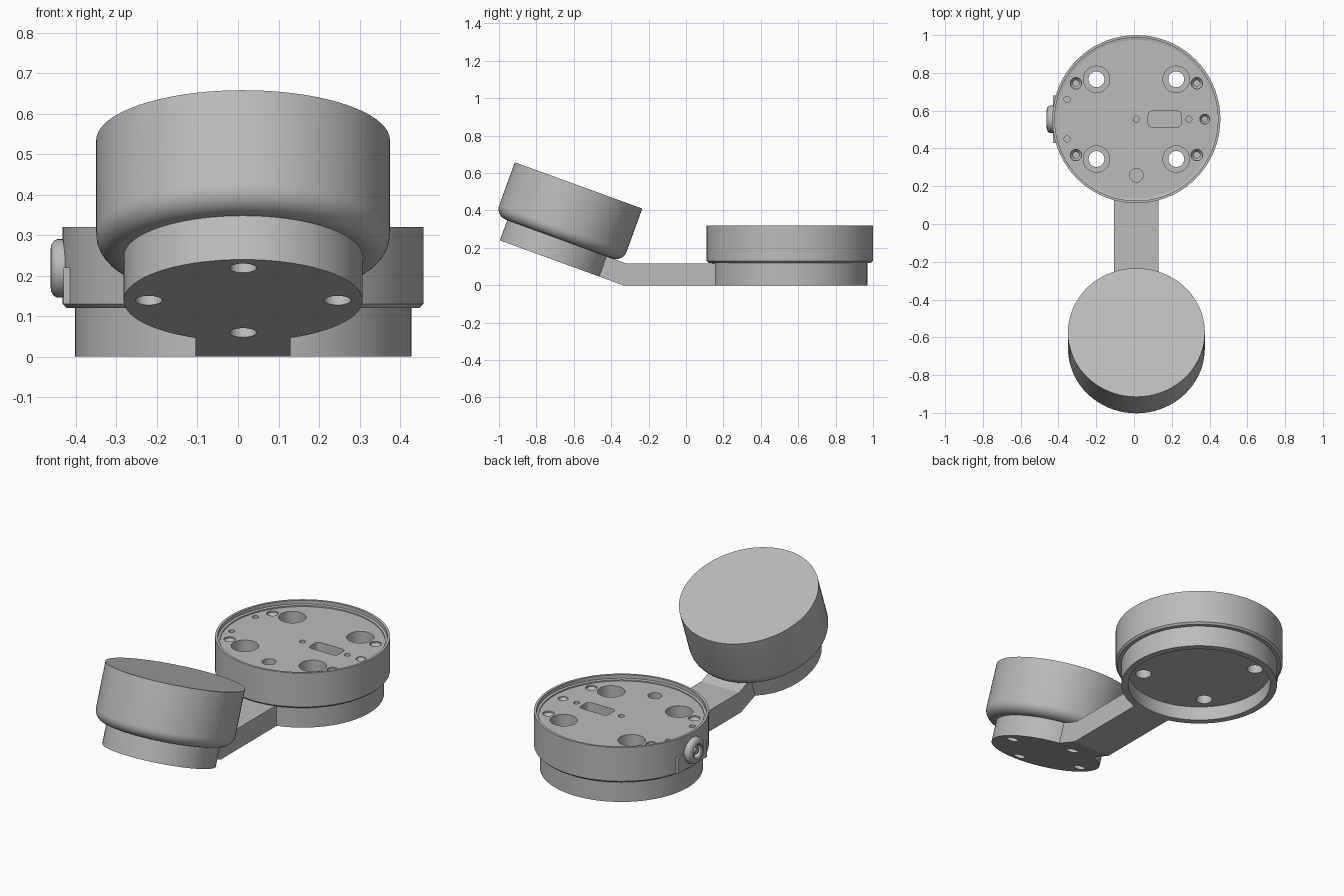
import bpy, bmesh, math
from mathutils import Matrix, Vector

if "Cube" in bpy.data.objects:
    bpy.data.objects.remove(bpy.data.objects["Cube"], do_unlink=True)

grey = bpy.data.materials.new("plain grey")
grey.use_nodes = True
colour = (0.5, 0.5, 0.5, 1)
grey.diffuse_color = colour
for node in grey.node_tree.nodes:
    if node.type == 'BSDF_PRINCIPLED':
        node.inputs["Base Color"].default_value = colour

CX = 0.0125                      # shared centre line
DISC = Vector((CX, 0.555, 0))    # centre of the big disc


def lathe(bm, profile, matrix, steps=72):
    """Revolve (radius, height) points about z, closing the ends on the axis."""
    part = bmesh.new()
    verts = [part.verts.new((r, 0, z)) for r, z in profile]
    edges = [part.edges.new(pair) for pair in zip(verts, verts[1:])]
    bmesh.ops.spin(part, geom=verts + edges, cent=(0, 0, 0), axis=(0, 0, 1),
                   angle=math.tau, steps=steps, use_merge=False)
    bmesh.ops.remove_doubles(part, verts=part.verts[:], dist=1e-5)
    poles = [v for v in part.verts if math.hypot(v.co.x, v.co.y) < 1e-5]
    bmesh.ops.dissolve_verts(part, verts=poles)
    bmesh.ops.transform(part, matrix=matrix, verts=part.verts[:])
    bmesh.ops.recalc_face_normals(part, faces=part.faces[:])
    mesh = bpy.data.meshes.new("temporary")
    part.to_mesh(mesh)
    part.free()
    bm.from_mesh(mesh)
    bpy.data.meshes.remove(mesh)


def make(name, bm):
    mesh = bpy.data.meshes.new(name)
    bm.to_mesh(mesh)
    bm.free()
    mesh.materials.append(grey)
    ob = bpy.data.objects.new(name, mesh)
    bpy.context.collection.objects.link(ob)
    return ob


def select(ob):
    bpy.ops.object.select_all(action='DESELECT')
    ob.select_set(True)
    bpy.context.view_layer.objects.active = ob


def cut(ob, cutter):
    cutter.hide_render = True
    mod = ob.modifiers.new("holes", 'BOOLEAN')
    mod.operation, mod.solver, mod.object = 'DIFFERENCE', 'EXACT', cutter
    select(ob)
    bpy.ops.object.modifier_apply(modifier=mod.name)
    bpy.data.objects.remove(cutter, do_unlink=True)


def smooth(ob):
    select(ob)
    bpy.ops.object.shade_smooth_by_angle(angle=math.radians(30))


def turned(name, profile, matrix):
    bm = bmesh.new()
    lathe(bm, profile, matrix)
    return make(name, bm)


# Big disc: hollow foot, wider drum and a sunken top plate with a rim
PLATE = 0.29
disc = turned("base_disc", [
    (0, 0.08), (0.378, 0.08), (0.378, 0), (0.415, 0), (0.415, 0.12),
    (0.435, 0.12), (0.445, 0.13), (0.445, 0.32), (0.432, 0.32),
    (0.432, 0.3), (0.42, 0.297), (0.42, PLATE), (0, PLATE)],
    Matrix.Translation(DISC))

# Holes in the plate, as stepped, countersunk and plain cutters
TOP = 0.36
holes = bmesh.new()


def drill(x, y, profile):
    lathe(holes, profile, Matrix.Translation(DISC + Vector((x, y, 0))), 32)


def plain(radius, depth):
    return [(0, PLATE - depth), (radius, PLATE - depth), (radius, TOP), (0, TOP)]


def sunk(radius):
    return [(0, PLATE - 0.1), (radius * 0.55, PLATE - 0.1),
            (radius * 0.55, PLATE - 0.025), (radius, PLATE - 0.008),
            (radius, TOP), (0, TOP)]


for sx in (-1, 1):
    for sy in (-1, 1):
        drill(sx * 0.211, sy * 0.211,
              [(0, 0.04), (0.042, 0.04), (0.042, 0.13), (0.07, 0.13), (0.07, TOP), (0, TOP)])
        drill(sx * 0.32, sy * 0.19, sunk(0.03))
for sy in (-1, 1):
    drill(-0.367, sy * 0.105, plain(0.016, 0.06))
for x in (0, 0.278):
    drill(x, 0, plain(0.016, 0.06))
drill(0.362, 0, sunk(0.026))
drill(0, -0.297, plain(0.036, 0.05))

# Rounded slot
slot = bmesh.ops.create_cube(holes, size=1, matrix=Matrix.Translation(
    DISC + Vector((0.15, 0, 0.3))) @ Matrix.Diagonal((0.175, 0.085, 0.12, 1)))["verts"]
uprights = [e for e in {e for v in slot for e in v.link_edges}
            if abs(e.verts[0].co.z - e.verts[1].co.z) > 0.05]
bmesh.ops.bevel(holes, geom=uprights, offset=0.022, segments=5, affect='EDGES', profile=0.5)
cut(disc, make("plate_cutter", holes))
smooth(disc)

# Flat pad and round socket on the disc's side
bm = bmesh.new()
bmesh.ops.create_cube(bm, size=1, matrix=Matrix.Translation((-0.38, DISC.y, 0.175))
                      @ Matrix.Diagonal((0.1, 0.25, 0.09, 1)))
make("socket_pad", bm)
sideways = Matrix.Translation((-0.41, DISC.y, 0.218)) @ Matrix.Rotation(-math.pi / 2, 4, 'Y')
smooth(turned("side_socket", [
    (0, 0), (0.06, 0), (0.072, 0.016), (0.072, 0.036), (0.068, 0.044), (0.058, 0.051),
    (0.042, 0.053), (0.036, 0.048), (0.036, 0.025), (0.016, 0.025), (0.016, 0.046),
    (0, 0.046)], sideways))

# Tilted head: neck and round-bottomed drum
TILT = math.radians(20)
head_frame = Matrix.Translation((CX, -0.718, 0.139)) @ Matrix.Rotation(-TILT, 4, 'X')
NECK, HEAD_R, ROUND = 0.115, 0.3625, 0.06
curve = [(HEAD_R - ROUND + ROUND * math.sin(a), NECK + ROUND - ROUND * math.cos(a))
         for a in (math.pi / 2 * i / 8 for i in range(9))]
head = turned("tilted_head", [(0, 0), (0.295, 0), (0.295, NECK)] + curve
              + [(HEAD_R, 0.42), (0, 0.42)], head_frame)
bm = bmesh.new()
for i in range(4):
    a = math.pi / 2 * i
    lathe(bm, [(0, -0.05), (0.033, -0.05), (0.033, 0.1), (0, 0.1)], head_frame
          @ Matrix.Translation((0.233 * math.cos(a), 0.233 * math.sin(a), 0)), 32)
cut(head, make("head_cutter", bm))
smooth(head)

# Bent arm between disc and neck, extruded from its side profile
bm = bmesh.new()
low_end = head_frame @ Vector((0, 0.268, 0))
high_end = head_frame @ Vector((0, 0.268, NECK))
thick = 0.117
low_bend = low_end.y + low_end.z / math.tan(TILT)
high_bend = high_end.y + (high_end.z - thick) / math.tan(TILT)
side = [(0.165, 0), (low_bend, 0), (low_end.y, low_end.z),
        (high_end.y, high_end.z), (high_bend, thick), (0.165, thick)]
face = bm.faces.new([bm.verts.new((CX - 0.1175, y, z)) for y, z in side])
new = bmesh.ops.extrude_face_region(bm, geom=[face])["geom"]
bmesh.ops.translate(bm, vec=(0.235, 0, 0),
                    verts=[g for g in new if isinstance(g, bmesh.types.BMVert)])
bmesh.ops.recalc_face_normals(bm, faces=bm.faces[:])
make("bent_arm", bm)
